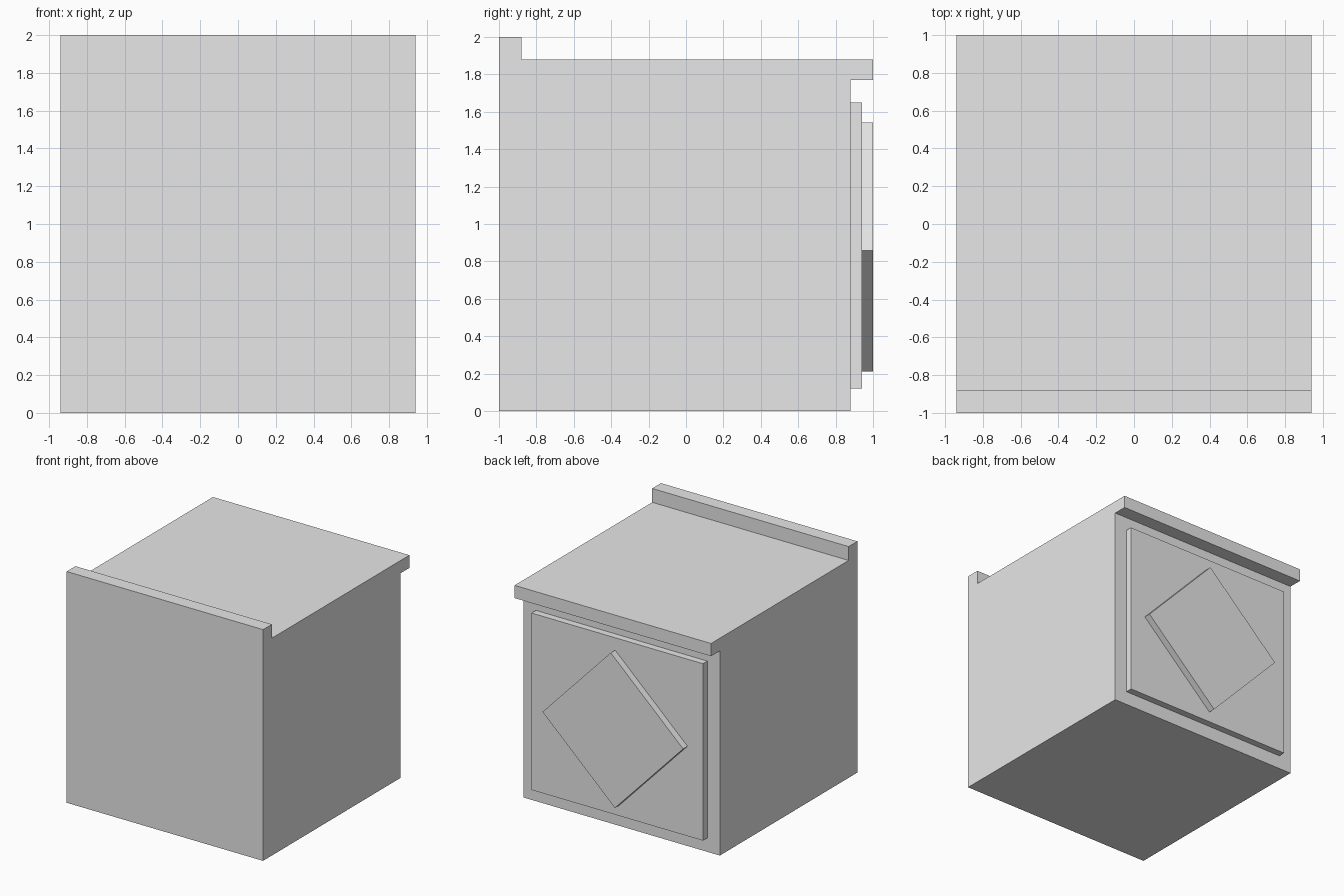
import bpy, bmesh, math

if "Cube" in bpy.data.objects:
    bpy.data.objects.remove(bpy.data.objects["Cube"])

grey = bpy.data.materials.new("plain grey")
grey.diffuse_color = (0.8, 0.8, 0.8, 1.0)
grey.use_nodes = True
grey.node_tree.nodes["Principled BSDF"].inputs["Base Color"].default_value = grey.diffuse_color


def make_object(name, bm):
    bmesh.ops.recalc_face_normals(bm, faces=bm.faces)
    mesh = bpy.data.meshes.new(name)
    bm.to_mesh(mesh)
    bm.free()
    mesh.materials.append(grey)
    obj = bpy.data.objects.new(name, mesh)
    bpy.context.collection.objects.link(obj)
    return obj


def extrude_outline(name, points, offset):
    """Solid made by sweeping a flat outline along an offset."""
    bm = bmesh.new()
    face = bm.faces.new([bm.verts.new(p) for p in points])
    result = bmesh.ops.extrude_face_region(bm, geom=[face], use_keep_orig=True)
    moved = [v for v in result["geom"] if isinstance(v, bmesh.types.BMVert)]
    bmesh.ops.translate(bm, verts=moved, vec=offset)
    return make_object(name, bm)


# Body with raised front lip and overhanging rear ledge, as one side profile
HALF = 0.94
profile = [(-1, 0), (0.88, 0), (0.88, 1.77), (1, 1.77),
           (1, 1.88), (-0.88, 1.88), (-0.88, 2), (-1, 2)]
extrude_outline("cabinet_body", [(-HALF, y, z) for y, z in profile],
                (2 * HALF, 0, 0))

# Raised rear panel
panel = [(-0.82, 0.12), (0.82, 0.12), (0.82, 1.65), (-0.82, 1.65)]
extrude_outline("rear_panel", [(x, 0.88, z) for x, z in panel], (0, 0.06, 0))

# Square plate standing on its corner, turned slightly
RADIUS = 0.673
corners = [math.radians(90 * i - 1.7) for i in range(4)]
extrude_outline("diamond_plate",
                [(RADIUS * math.cos(a), 0.94, 0.877 + RADIUS * math.sin(a) * 0.99)
                 for a in corners], (0, 0.06, 0))
